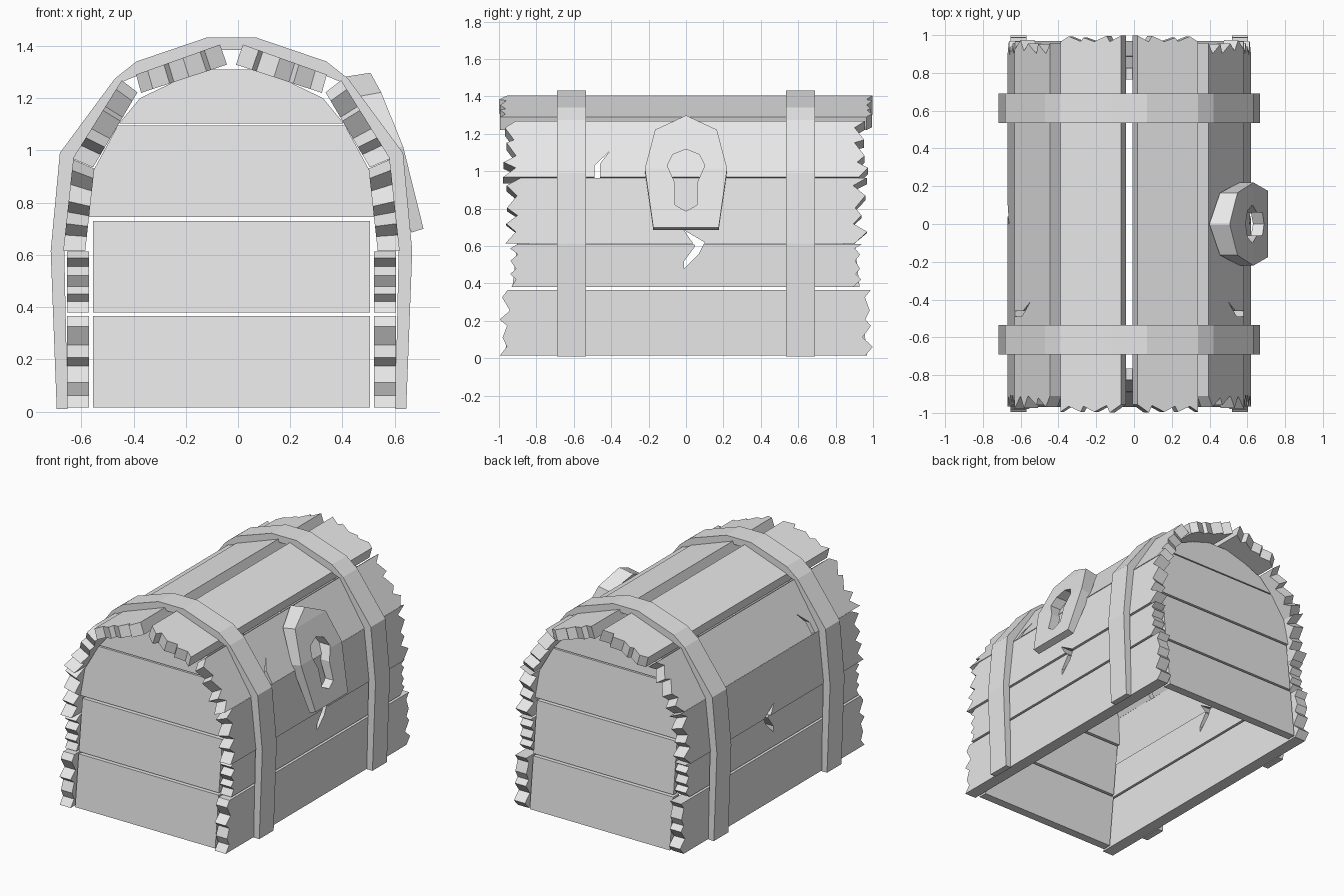
import bpy, bmesh, random
from mathutils import Vector

if "Cube" in bpy.data.objects:
    bpy.data.objects.remove(bpy.data.objects["Cube"])

random.seed(4)
CX = -0.025  # the body sits slightly off centre because of the lock

grey = bpy.data.materials.new("grey")
grey.diffuse_color = (0.8, 0.8, 0.8, 1)
grey.use_nodes = True
grey.node_tree.nodes["Principled BSDF"].inputs["Base Color"].default_value = grey.diffuse_color


def loft(name, rings):
    """Skin equal-length rings and cap both ends."""
    n, m = len(rings[0]), len(rings)
    faces = [(i * n + j, i * n + (j + 1) % n, (i + 1) * n + (j + 1) % n, (i + 1) * n + j)
             for i in range(m - 1) for j in range(n)]
    faces += [tuple(range(n)), tuple(range((m - 1) * n, m * n))]
    me = bpy.data.meshes.new(name)
    me.from_pydata([Vector(v) for r in rings for v in r], [], faces)
    bm = bmesh.new()
    bm.from_mesh(me)
    bmesh.ops.recalc_face_normals(bm, faces=bm.faces)
    bm.to_mesh(me)
    bm.free()
    me.materials.append(grey)
    ob = bpy.data.objects.new(name, me)
    bpy.context.collection.objects.link(ob)
    return ob


def cut(ob, name, outline, x0, x1):
    """Cut a (y, z) outline through an object along x."""
    cutter = loft(name, [[(x, y, z) for y, z in outline] for x in (x0, x1)])
    cutter.hide_render = cutter.hide_viewport = True
    mod = ob.modifiers.new("cut", 'BOOLEAN')
    mod.operation, mod.solver, mod.object = 'DIFFERENCE', 'EXACT', cutter


def ragged(length, depth, steps=8):
    """Splintered plank ends: (position, front y, back y), alternating deep and shallow."""
    out = []
    for i in range(steps):
        t = i / (steps - 1)
        if 0 < i < steps - 1:
            t += random.uniform(-.05, .05)
        f, b = (length - depth * (.65 * ((i + k) % 2) + random.uniform(0, .35)) for k in (0, 1))
        out.append((t, -f, b))
    return out


# Planks: outer edge pair, inner edge pair (half width, z), end reach and raggedness
planks = {
    "lower_plank": ((.629, .015), (.629, .365), (.545, .015), (.545, .365), 1.0, .06),
    "middle_plank": ((.629, .38), (.629, .612), (.545, .38), (.545, .612), .95, .06),
    "upper_plank": ((.644, .615), (.606, .965), (.56, .615), (.525, .93), .97, .09),
    "shoulder_plank": ((.608, .968), (.42, 1.268), (.53, .935), (.36, 1.222), .98, .08),
    "top_plank": ((.365, 1.29), (.044, 1.405), (.346, 1.22), (.017, 1.328), 1.0, .05),
}
# Lightning-shaped cracks (y, z)
low_crack = [(-.01, .685), (.1, .62), (.07, .56), (-.01, .48), (-.01, .52), (.05, .6), (.02, .64)]
high_crack = [(-.49, .93), (-.49, 1.03), (-.41, 1.105), (-.46, 1.04), (-.46, .93)]
cracks = {"middle_plank": low_crack, "upper_plank": low_crack, "shoulder_plank": high_crack}

for name, (*edges, reach, depth) in planks.items():
    o0, o1, i0, i1 = map(Vector, edges)
    ends = ragged(reach, depth)
    for side, s in (("left", -1), ("right", 1)):
        rings = []
        for t, yf, yb in ends:
            o, i = o0.lerp(o1, t), i0.lerp(i1, t)
            rings.append([(CX + s * p.x, y, p.y) for p, y in ((o, yf), (o, yb), (i, yb), (i, yf))])
        ob = loft(f"{side}_{name}", rings)
        if name in cracks:
            cut(ob, f"{side}_{name}_cutter", cracks[name], CX + s * .3, CX + s * .8)

# End walls: four boards each, leaning inwards towards the top
boards = [
    [(.53, .015), (.53, .365)],
    [(.53, .38), (.53, .73)],
    [(.55, .745), (.53, .92), (.435, 1.095)],
    [(.43, 1.103), (.35, 1.2), (.12, 1.31)],
]
for end, s in (("front", -1), ("back", 1)):
    for k, half in enumerate(boards):
        outline = half + [(-x, z) for x, z in reversed(half)]
        loft(f"{end}_board_{k + 1}",
             [[(CX + x, s * (.97 - .11 * z - d), z) for x, z in outline] for d in (0, .06)])

# Straps: bent band around the body
outer = [(.669, .01), (.692, .615), (.657, .99), (.446, 1.275), (.364, 1.34), (.094, 1.432)]
inner = [(.627, .01), (.64, .615), (.605, .967), (.418, 1.262), (.35, 1.29), (.09, 1.385)]
half = list(zip(outer, inner))
path = [(-1, o, i) for o, i in half] + [(1, o, i) for o, i in reversed(half)]
for name, yc in (("front_strap", -.612), ("back_strap", .612)):
    loft(name, [[(CX + s * p[0], yc + d, p[1])
                 for p, d in ((o, -.078), (o, .078), (i, .078), (i, -.078))] for s, o, i in path])

# Lock plate: rows of half width, outer x z, inner x z
rows = [(.175, .71, .70, .664, .685), (.22, .632, 1.015, .56, 1.0),
        (.165, .548, 1.222, .455, 1.205), (.004, .507, 1.297, .40, 1.28)]
lock = loft("lock_plate", [[(xo, -h, zo), (xo, h, zo), (xi, h, zi), (xi, -h, zi)]
                           for h, xo, zo, xi, zi in rows])
key = [(0, 1.118), (.07, 1.09), (.1, 1.03), (.06, .94), (.06, .82), (0, .787)]
cut(lock, "keyhole_cutter", key + [(-y, z) for y, z in reversed(key[1:-1])], .3, .9)
